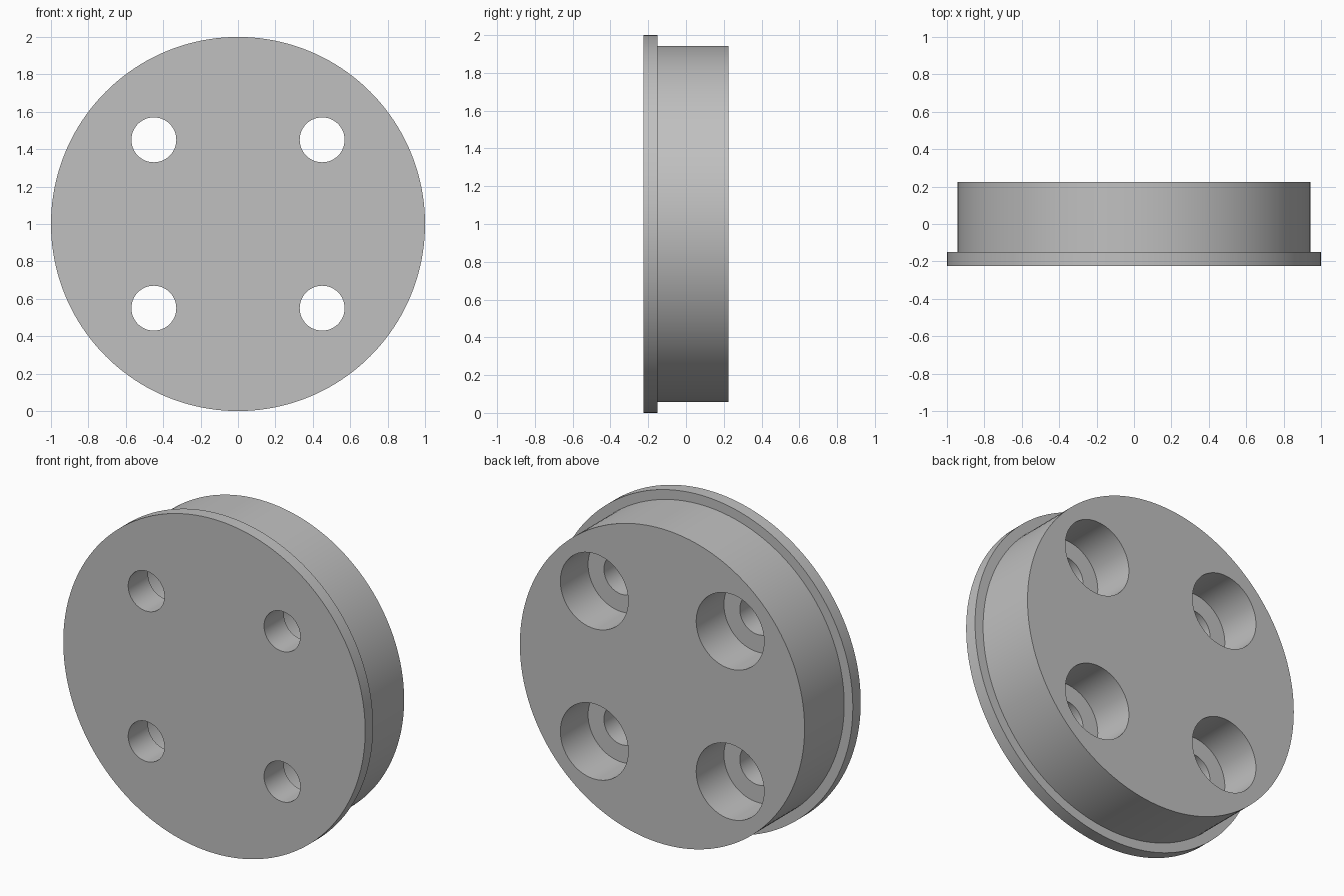
import bpy, math
from mathutils import Vector

if "Cube" in bpy.data.objects:
    bpy.data.objects.remove(bpy.data.objects["Cube"])

HALF = 0.225          # half thickness of the whole cap
FLANGE_BACK = -0.15   # rear face of the thin flange
FLOOR = -0.0375       # floor of the counterbores

grey = bpy.data.materials.new("plain grey")
grey.diffuse_color = (0.53, 0.53, 0.53, 1)
grey.use_nodes = True
grey.node_tree.nodes["Principled BSDF"].inputs["Base Color"].default_value = grey.diffuse_color


def lathe(name, profile, centre, segments):
    """Closed solid turned about the y axis from (radius, y) points."""
    verts, faces = [], []
    for r, y in profile:
        for i in range(segments):
            a = 2 * math.pi * i / segments
            verts.append(Vector((r * math.cos(a), y, r * math.sin(a))) + Vector(centre))
    for k in range(len(profile) - 1):
        for i in range(segments):
            j = (i + 1) % segments
            a, b = k * segments, (k + 1) * segments
            faces.append((a + i, b + i, b + j, a + j))
    faces.append(tuple(range(segments)))
    last = (len(profile) - 1) * segments
    faces.append(tuple(reversed(range(last, last + segments))))
    mesh = bpy.data.meshes.new(name)
    mesh.from_pydata(verts, [], faces)
    mesh.materials.append(grey)
    obj = bpy.data.objects.new(name, mesh)
    bpy.context.collection.objects.link(obj)
    return obj


# Flanged disc
cap = lathe("flanged_cap", [(1, -HALF), (1, FLANGE_BACK),
                            (0.943, FLANGE_BACK), (0.943, HALF)], (0, 0, 1), 160)

# Four stepped bolt holes, wide at the back
for x in (-0.45, 0.45):
    for z in (0.55, 1.45):
        cutter = lathe("bolt_hole_cutter", [(0.12, -0.4), (0.12, FLOOR),
                                            (0.225, FLOOR), (0.225, 0.4)], (x, 0, z), 64)
        mod = cap.modifiers.new("bolt_hole", 'BOOLEAN')
        mod.operation = 'DIFFERENCE'
        mod.solver = 'EXACT'
        mod.object = cutter
        bpy.context.view_layer.objects.active = cap
        bpy.ops.object.modifier_apply(modifier=mod.name)
        bpy.data.objects.remove(cutter)

# Smooth round walls, crisp rims
bpy.ops.object.select_all(action='DESELECT')
cap.select_set(True)
bpy.context.view_layer.objects.active = cap
bpy.ops.object.shade_smooth_by_angle(angle=math.radians(30))
